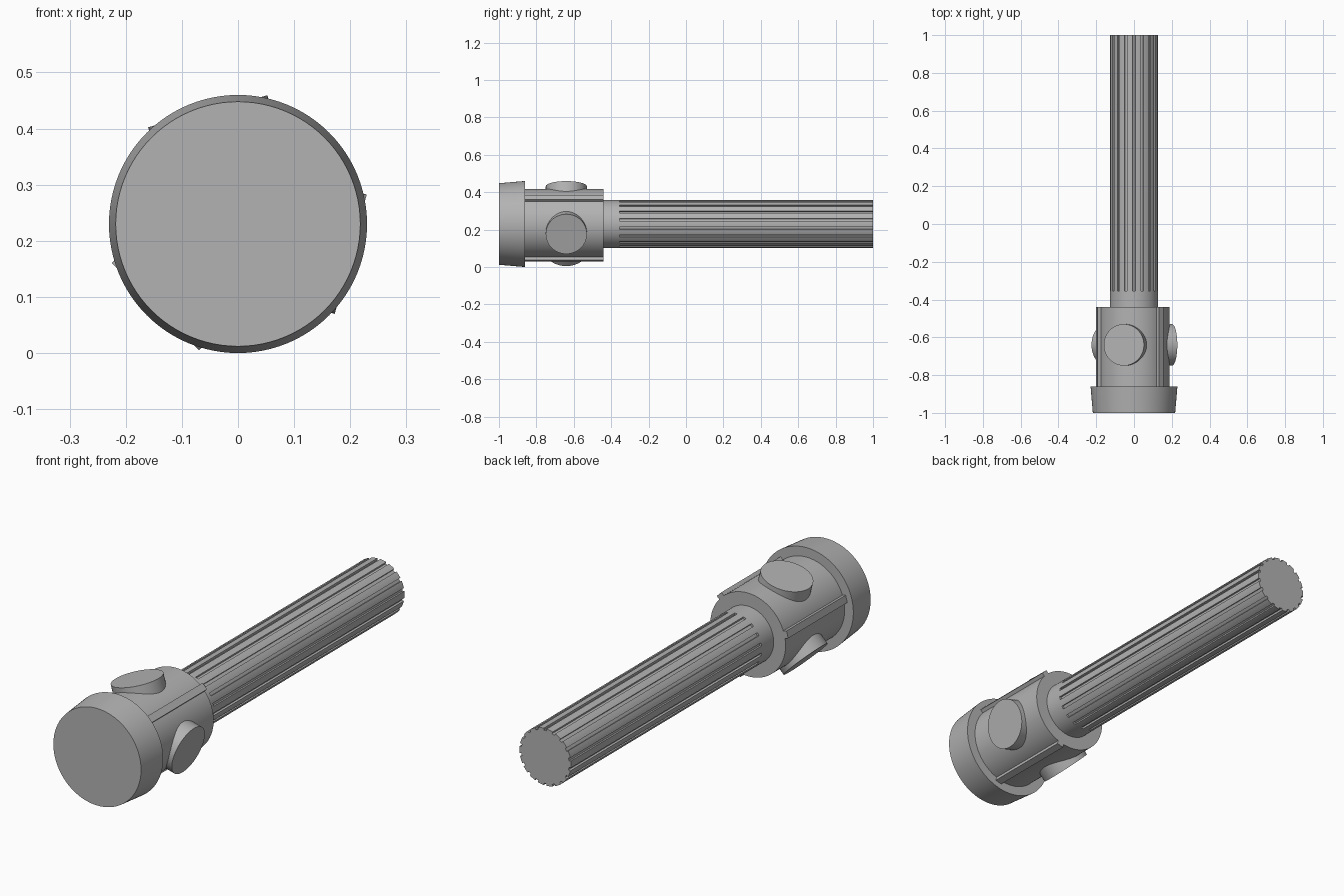
import bpy, bmesh
from math import sin, cos, pi, radians, asin
from mathutils import Matrix

if "Cube" in bpy.data.objects:
    bpy.data.objects.remove(bpy.data.objects["Cube"])

AXIS_Z = 0.23  # height of the long axis

grey = bpy.data.materials.new("grey")
grey.use_nodes = True
GREY = (0.45, 0.45, 0.45, 1)
grey.diffuse_color = GREY
grey.node_tree.nodes["Principled BSDF"].inputs["Base Color"].default_value = GREY


def finish(name, bm):
    bmesh.ops.recalc_face_normals(bm, faces=bm.faces)
    mesh = bpy.data.meshes.new(name)
    bm.to_mesh(mesh)
    bm.free()
    mesh.materials.append(grey)
    obj = bpy.data.objects.new(name, mesh)
    bpy.context.collection.objects.link(obj)
    bpy.ops.object.select_all(action="DESELECT")
    obj.select_set(True)
    bpy.context.view_layer.objects.active = obj
    bpy.ops.object.shade_smooth_by_angle(angle=radians(25))
    return obj


def tube(name, section, y0, y1, scale0=1.0):
    """Solid along y from a closed (x, z) section around the long axis."""
    bm = bmesh.new()
    front = [bm.verts.new((x * scale0, y0, AXIS_Z + z * scale0)) for x, z in section]
    back = [bm.verts.new((x, y1, AXIS_Z + z)) for x, z in section]
    bm.faces.new(front)
    bm.faces.new(back)
    n = len(section)
    for i in range(n):
        j = (i + 1) % n
        bm.faces.new((front[i], front[j], back[j], back[i]))
    return finish(name, bm)


def circle(r, n=96):
    return [(r * cos(2 * pi * i / n), r * sin(2 * pi * i / n)) for i in range(n)]


def grooved(r, count, width, depth):
    """Circle section with narrow square grooves, one of them at the top."""
    pts = []
    half = asin(width / 2 / r)
    step = 2 * pi / count
    for k in range(count):
        a = pi / 2 + k * step
        for rad, ang in ((r, a - half), (r - depth, a - half),
                         (r - depth, a + half), (r, a + half)):
            pts.append((rad * cos(ang), rad * sin(ang)))
        for i in range(1, 5):
            ang = a + half + (step - 2 * half) * i / 5
            pts.append((r * cos(ang), r * sin(ang)))
    return pts


# Tapered head, body and handle
tube("head", circle(0.23), -1, -0.86, 0.218 / 0.23)
tube("body", circle(0.187), -0.86, -0.44)
tube("neck", circle(0.128), -0.44, -0.355)
tube("grip", grooved(0.128, 18, 0.014, 0.009), -0.355, 1)


def around(degrees):
    """Local z points out from the long axis at an angle from +x."""
    return (Matrix.Translation((0, -0.64, AXIS_Z))
            @ Matrix.Rotation(radians(90 - degrees), 4, "Y"))


# Three round buttons, with long ribs between them
for i, angle in enumerate((105, 225, 345)):
    bm = bmesh.new()
    bmesh.ops.create_cone(bm, cap_ends=True, segments=64, radius1=0.11, radius2=0.11,
                          depth=0.108, matrix=around(angle) @ Matrix.Translation((0, 0, 0.154)))
    finish(f"button_{i + 1}", bm)

    bm = bmesh.new()
    box = Matrix.Translation((0, -0.01, 0.185)) @ Matrix.Diagonal((0.032, 0.42, 0.036, 1))
    bmesh.ops.create_cube(bm, size=1, matrix=around(angle - 60) @ box)
    finish(f"rib_{i + 1}", bm)
